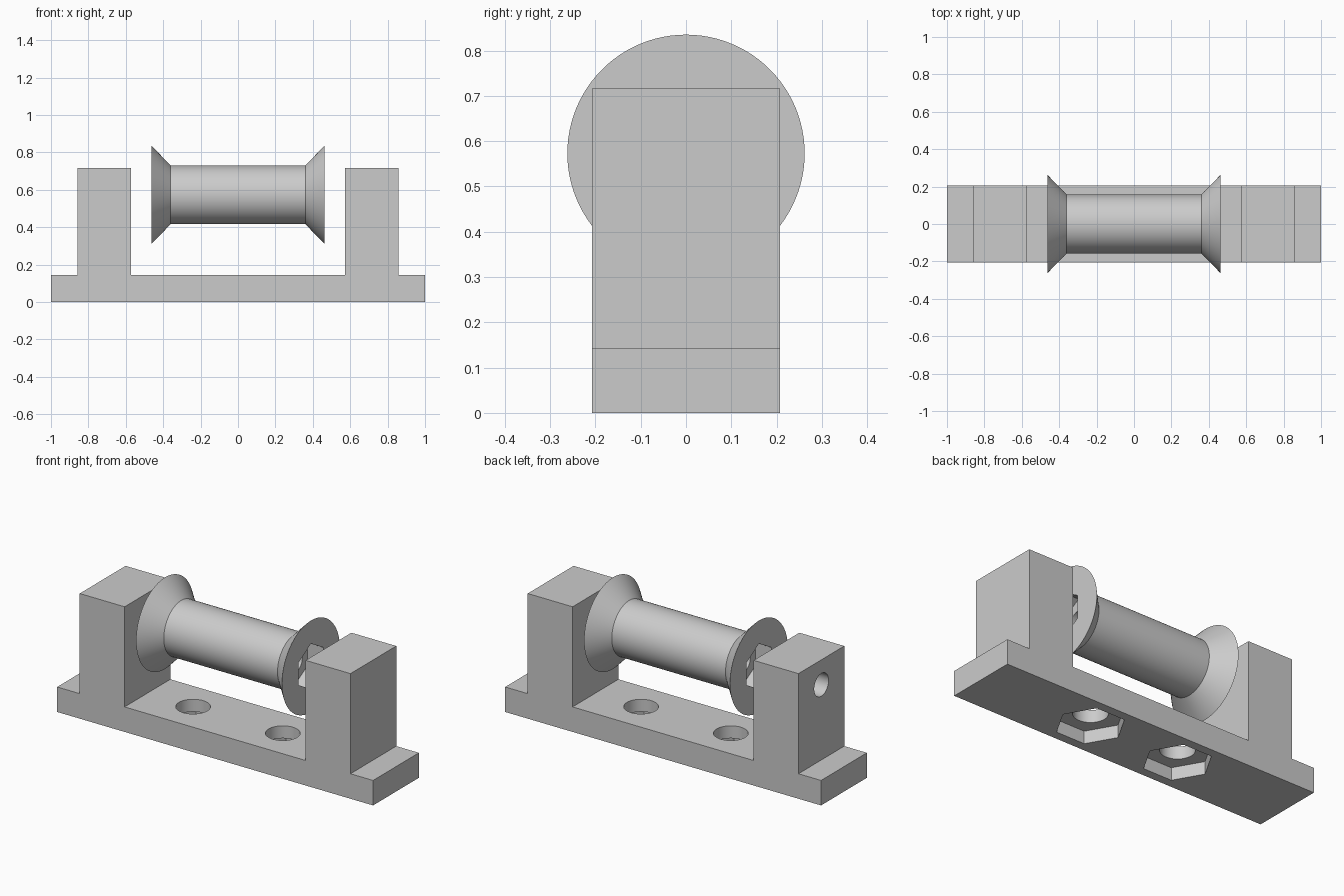
import bpy
import bmesh
from math import pi, cos, sin, radians
from mathutils import Matrix

if "Cube" in bpy.data.objects:
    bpy.data.objects.remove(bpy.data.objects["Cube"], do_unlink=True)

AXLE_Z = 0.573
HALF_DEPTH = 0.207
ALONG_X = Matrix.Rotation(pi / 2, 4, 'Y')

grey = bpy.data.materials.new("plain_grey")
grey.use_nodes = True
grey.diffuse_color = (0.6, 0.6, 0.6, 1)
grey.node_tree.nodes["Principled BSDF"].inputs["Base Color"].default_value = (0.6, 0.6, 0.6, 1)


def make_object(name, bm):
    bmesh.ops.recalc_face_normals(bm, faces=bm.faces)
    mesh = bpy.data.meshes.new(name)
    bm.to_mesh(mesh)
    bm.free()
    mesh.materials.append(grey)
    obj = bpy.data.objects.new(name, mesh)
    bpy.context.collection.objects.link(obj)
    return obj


def prism(name, sides, radius, length, centre, along_x=False):
    """Regular prism with its first corner on +x (or on the z axis when laid along x)."""
    bm = bmesh.new()
    ring = [bm.verts.new((radius * cos(2 * pi * i / sides),
                          radius * sin(2 * pi * i / sides), -length / 2)) for i in range(sides)]
    face = bm.faces.new(ring)
    moved = bmesh.ops.extrude_face_region(bm, geom=[face])["geom"]
    bmesh.ops.translate(bm, vec=(0, 0, length),
                        verts=[v for v in moved if isinstance(v, bmesh.types.BMVert)])
    turn = ALONG_X if along_x else Matrix.Identity(4)
    bm.transform(Matrix.Translation(centre) @ turn)
    return make_object(name, bm)


def cut(target, cutters):
    bpy.context.view_layer.objects.active = target
    for cutter in cutters:
        cutter.hide_render = True
        mod = target.modifiers.new("cut", 'BOOLEAN')
        mod.operation = 'DIFFERENCE'
        mod.solver = 'EXACT'
        mod.object = cutter
        bpy.ops.object.modifier_apply(modifier=mod.name)
        bpy.data.objects.remove(cutter, do_unlink=True)


def smooth(obj):
    bpy.ops.object.select_all(action='DESELECT')
    obj.select_set(True)
    bpy.context.view_layer.objects.active = obj
    bpy.ops.object.shade_smooth_by_angle(angle=radians(30))


# Bracket: mirrored stepped outline extruded through its depth
half = [(1, 0), (1, 0.143), (0.857, 0.143), (0.857, 0.716), (0.573, 0.716), (0.573, 0.143)]
outline = half + [(-x, z) for x, z in reversed(half)]
bm = bmesh.new()
face = bm.faces.new([bm.verts.new((x, -HALF_DEPTH, z)) for x, z in outline])
moved = bmesh.ops.extrude_face_region(bm, geom=[face])["geom"]
bmesh.ops.translate(bm, vec=(0, 2 * HALF_DEPTH, 0),
                    verts=[v for v in moved if isinstance(v, bmesh.types.BMVert)])
bracket = make_object("bracket", bm)

# Axle holes, then bolt holes with hexagonal nut pockets underneath
cutters = []
for side in (-1, 1):
    cutters.append(prism("axle_hole", 64, 0.065, 0.5, (side * 0.715, 0, AXLE_Z), True))
    cutters.append(prism("bolt_hole", 64, 0.09, 0.5, (side * 0.284, 0, 0.1), False))
    cutters.append(prism("nut_pocket", 6, 0.18, 0.144, (side * 0.284, 0, 0), False))
cut(bracket, cutters)
smooth(bracket)

# Roller: solid of revolution with flared ends
profile = [(-0.462, 0), (-0.462, 0.262), (-0.36, 0.157),
           (0.36, 0.157), (0.462, 0.262), (0.462, 0)]
bm = bmesh.new()
verts = [bm.verts.new((x, 0, r)) for x, r in profile]
edges = [bm.edges.new(pair) for pair in zip(verts, verts[1:])]
bmesh.ops.spin(bm, geom=verts + edges, cent=(0, 0, 0), axis=(1, 0, 0),
               angle=2 * pi, steps=96, use_merge=True)
bmesh.ops.remove_doubles(bm, verts=bm.verts, dist=0.0001)
bmesh.ops.dissolve_limit(bm, angle_limit=0.01, verts=bm.verts, edges=bm.edges)
bm.transform(Matrix.Translation((0, 0, AXLE_Z)))
roller = make_object("roller", bm)

# Bore and hexagonal end pockets in the roller
cut(roller, [prism("bore", 64, 0.065, 1.2, (0, 0, AXLE_Z), True)]
    + [prism("end_pocket", 6, 0.13, 0.2, (side * 0.462, 0, AXLE_Z), True) for side in (-1, 1)])
smooth(roller)
